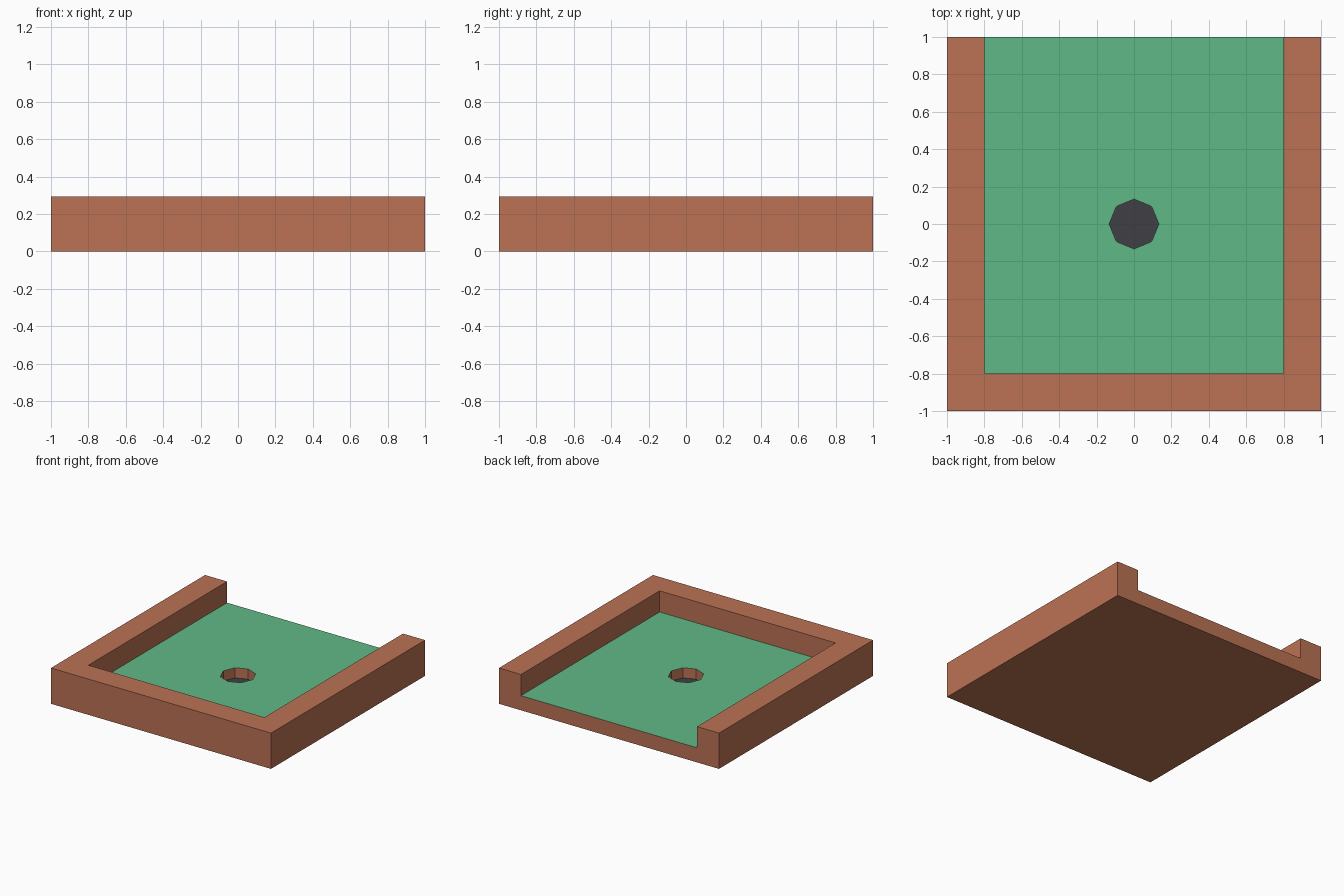
import bpy, bmesh
from mathutils import Matrix

if "Cube" in bpy.data.objects:
    bpy.data.objects.remove(bpy.data.objects["Cube"])

TOP, FLOOR, CUP = 0.294, 0.12, 0.037   # wall top, green floor, hole bottom


def material(name, rgb):
    m = bpy.data.materials.new(name)
    lin = [(c / 255 / 12.92) if c / 255 <= 0.04045 else ((c / 255 + 0.055) / 1.055) ** 2.4 for c in rgb]
    m.diffuse_color = (*lin, 1)
    m.use_nodes = True
    m.node_tree.nodes["Principled BSDF"].inputs["Base Color"].default_value = m.diffuse_color
    return m


def add_object(name, bm):
    me = bpy.data.meshes.new(name)
    bm.to_mesh(me)
    bm.free()
    ob = bpy.data.objects.new(name, me)
    bpy.context.collection.objects.link(ob)
    return ob


def box(name, x0, x1, y0, y1, z0, z1):
    bm = bmesh.new()
    bmesh.ops.create_cube(bm, size=1)
    bmesh.ops.scale(bm, vec=(x1 - x0, y1 - y0, z1 - z0), verts=bm.verts)
    bmesh.ops.translate(bm, vec=((x0 + x1) / 2, (y0 + y1) / 2, (z0 + z1) / 2), verts=bm.verts)
    return add_object(name, bm)


def octagon(name, r, z0, z1):
    bm = bmesh.new()
    bmesh.ops.create_cone(bm, cap_ends=True, segments=8, radius1=r, radius2=r, depth=z1 - z0,
                          matrix=Matrix.Translation((0, 0, (z0 + z1) / 2)))
    return add_object(name, bm)


# solid block, open-backed recess and eight-sided cup
tray = box("course_tray", -1, 1, -1, 1, 0, TOP)
cutters = [box("recess_cutter", -0.8, 0.8, -0.8, 1.3, FLOOR, 0.6),
           octagon("hole_cutter", 0.133, CUP, 0.22)]
for c in cutters:
    mod = tray.modifiers.new(c.name, 'BOOLEAN')
    mod.operation = 'DIFFERENCE'
    mod.solver = 'EXACT'
    mod.object = c
    c.hide_render = True

# bake the cuts, then drop the cutters
bpy.context.view_layer.update()
dg = bpy.context.evaluated_depsgraph_get()
mesh = bpy.data.meshes.new_from_object(tray.evaluated_get(dg))
tray.modifiers.clear()
tray.data = mesh
for c in cutters:
    bpy.data.objects.remove(c)

# colours: wooden body, green floor, dark hole bottom
mesh.materials.clear()
for m in (material("wood brown", (187, 114, 83)),
          material("grass green", (96, 185, 134)),
          material("dark grey", (64, 63, 69))):
    mesh.materials.append(m)
for p in mesh.polygons:
    p.use_smooth = False
    p.material_index = 0
    if p.normal.z > 0.9:
        if abs(p.center.z - FLOOR) < 0.01:
            p.material_index = 1
        elif abs(p.center.z - CUP) < 0.01:
            p.material_index = 2
